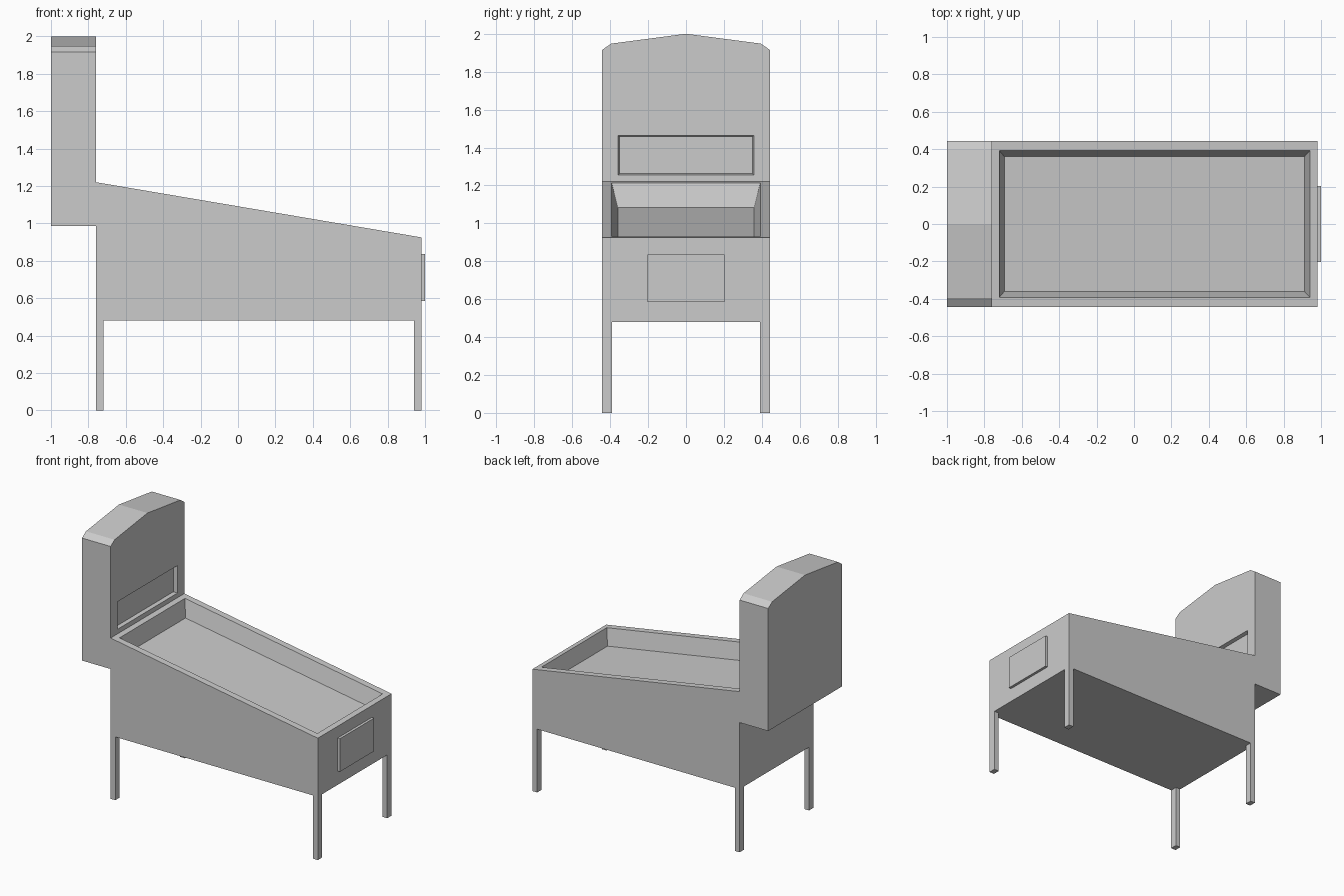
import bpy
import bmesh

if "Cube" in bpy.data.objects:
    bpy.data.objects.remove(bpy.data.objects["Cube"])

W = 0.4425                 # half width of the machine
BACK, FRONT = -0.76, 0.98  # cabinet ends
BASE = 0.48                # cabinet underside


def loft(name, rings):
    """Solid through equal-length rings of points, capped at both ends."""
    bm = bmesh.new()
    loops = [[bm.verts.new(p) for p in ring] for ring in rings]
    for a, b in zip(loops, loops[1:]):
        for i in range(len(a)):
            j = (i + 1) % len(a)
            bm.faces.new((a[i], a[j], b[j], b[i]))
    bm.faces.new(loops[0])
    bm.faces.new(loops[-1])
    bmesh.ops.recalc_face_normals(bm, faces=bm.faces)
    mesh = bpy.data.meshes.new(name)
    bm.to_mesh(mesh)
    bm.free()
    obj = bpy.data.objects.new(name, mesh)
    bpy.context.collection.objects.link(obj)
    return obj


def flat_rect(x0, x1, y0, y1, height):
    """Horizontal rectangle whose z comes from height(x)."""
    return [(x, y, height(x)) for x, y in ((x0, y0), (x1, y0), (x1, y1), (x0, y1))]


def side_rect(x, y, z0, z1):
    """Rectangle facing along x, symmetric about y = 0."""
    return [(x, -y, z0), (x, y, z0), (x, y, z1), (x, -y, z1)]


def box(name, x0, x1, y0, y1, z0, z1):
    return loft(name, [flat_rect(x0, x1, y0, y1, lambda x, z=z: z) for z in (z0, z1)])


def slope(x):
    """Height of the sloping cabinet top."""
    return 1.22 + (x - BACK) * (0.925 - 1.22) / (FRONT - BACK)


# Cabinet: sloped body, rim and tapered sunken playfield
loft("cabinet", [
    flat_rect(BACK, FRONT, -W, W, lambda x: BASE),
    flat_rect(BACK, FRONT, -W, W, slope),
    flat_rect(-0.72, 0.94, -0.392, 0.392, slope),
    flat_rect(-0.693, 0.911, -0.36, 0.36, lambda x: slope(x) - 0.125),
])

# Four legs at the cabinet corners
for end, x0, x1 in (("back", BACK, -0.72), ("front", 0.94, FRONT)):
    for side, y0, y1 in (("left", -W, -0.39), ("right", 0.39, W)):
        box(f"{end}_{side}_leg", x0, x1, y0, y1, 0, BASE)

# Upright head with a low peaked roof
half = [(W, 0.985), (W, 1.915), (0.395, 1.948)]
profile = half + [(0, 2.0)] + [(-y, z) for y, z in reversed(half)]
head = loft("head_box", [[(x, y, z) for y, z in profile] for x in (-1.0, BACK)])

# Shallow display recess cut into the head
cutter = loft("display_cutter", [
    side_rect(BACK - 0.027, 0.35, 1.262, 1.457),
    side_rect(BACK, 0.358, 1.255, 1.464),
    side_rect(BACK + 0.05, 0.358, 1.255, 1.464),
])
cutter.hide_render = True
cutter.hide_viewport = True
cut = head.modifiers.new("display_recess", 'BOOLEAN')
cut.operation = 'DIFFERENCE'
cut.solver = 'EXACT'
cut.object = cutter

# Raised door on the cabinet front end
loft("coin_door", [side_rect(FRONT - 0.01, 0.204, 0.585, 0.836),
                   side_rect(1.0, 0.204, 0.585, 0.836)])
